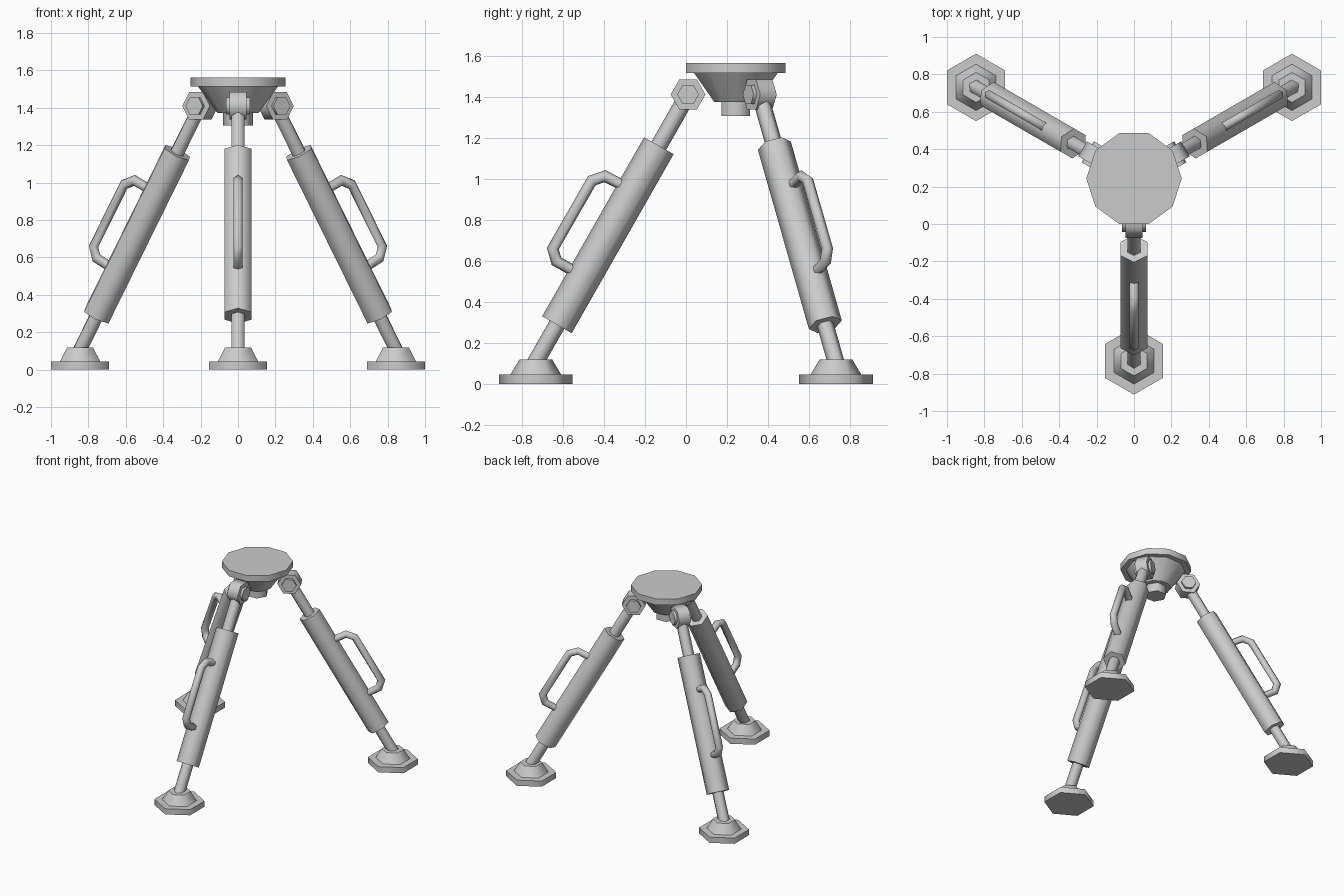
import bpy, bmesh
from math import sin, cos, pi, atan2, radians
from mathutils import Matrix, Vector

if "Cube" in bpy.data.objects:
    bpy.data.objects.remove(bpy.data.objects["Cube"])

CENTRE = Vector((0, 0.243, 0))


def finish(name, bm, matrix):
    bmesh.ops.transform(bm, matrix=matrix, verts=bm.verts)
    bmesh.ops.recalc_face_normals(bm, faces=bm.faces)
    mesh = bpy.data.meshes.new(name)
    bm.to_mesh(mesh)
    bm.free()
    obj = bpy.data.objects.new(name, mesh)
    bpy.context.collection.objects.link(obj)
    return obj


def skin(bm, rings, sharp_rings):
    """Join vertex rings with smooth sides and flat end caps."""
    n = len(rings[0])
    for a, b in zip(rings, rings[1:]):
        for i in range(n):
            j = (i + 1) % n
            bm.faces.new((a[i], a[j], b[j], b[i])).smooth = True
    bm.faces.new(rings[0])
    bm.faces.new(rings[-1])
    for k, ring in enumerate(rings):
        if sharp_rings or k in (0, len(rings) - 1):
            for i in range(n):
                bm.edges.get((ring[i], ring[(i + 1) % n])).smooth = False


def turned(name, profile, sides, matrix, phase=pi / 2):
    """Low-sided turned part from (radius, height) pairs."""
    bm = bmesh.new()
    rings = [[bm.verts.new((r * cos(phase + 2 * pi * i / sides),
                            r * sin(phase + 2 * pi * i / sides), z))
              for i in range(sides)] for r, z in profile]
    skin(bm, rings, True)
    return finish(name, bm, matrix)


def bent_bar(name, path, radius, matrix, sides=6):
    """Bar swept along a path of (y, z) points with mitred corners."""
    bm = bmesh.new()
    pts = [Vector((0, y, z)) for y, z in path]
    rings = []
    for k, p in enumerate(pts):
        d0 = (p - pts[max(k - 1, 0)]).normalized()
        d1 = (pts[min(k + 1, len(pts) - 1)] - p).normalized()
        t = (d0 + d1).normalized()
        side = Vector((0, -t.z, t.y))
        ref = d0 if d0.length else d1
        mitre = radius / max(t.dot(ref), 0.5)
        rings.append([bm.verts.new(p + Vector((radius * sin(2 * pi * i / sides), 0, 0))
                                   + side * mitre * cos(2 * pi * i / sides))
                      for i in range(sides)])
    skin(bm, rings, False)
    return finish(name, bm, matrix)


# Head: plate, tapered body and lower boss
head = Matrix.Translation(CENTRE)
turned("top_plate", [(0.255, 1.515), (0.255, 1.563)], 10, head, 0)
turned("head_cone", [(0.11, 1.373), (0.218, 1.52)], 10, head, 0)
turned("head_boss", [(0.08, 1.305), (0.08, 1.40)], 6, head, 0)

# Leg line in the front leg's plane
hinge = Vector((0, 0.010, 1.41))
foot = Vector((0, -0.732, 0.0))
tube_low = Vector((0, -0.629, 0.288))
direction = (Vector((0, -0.132, 1.161)) - tube_low).normalized()
tilt = Matrix.Rotation(-atan2(direction.y, direction.z), 4, 'X')
sideways = Matrix.Rotation(pi / 2, 4, 'Y')
handle_path = [(-0.275, 0.95), (-0.395, 1.012), (-0.459, 0.990),
               (-0.649, 0.659), (-0.631, 0.597), (-0.525, 0.538)]

for i, label in enumerate(("front", "right", "left")):
    turn = head @ Matrix.Rotation(radians(120 * i), 4, 'Z') @ Matrix.Translation(-CENTRE)
    # Hinge knuckle and pin
    at_hinge = turn @ Matrix.Translation(hinge) @ sideways
    turned(label + "_hinge", [(0.085, -0.046), (0.085, 0.046)], 6, at_hinge)
    turned(label + "_hinge_pin", [(0.053, -0.065), (0.053, 0.065)], 6, at_hinge)
    # Inner rod and outer tube
    along = turn @ Matrix.Translation(tube_low) @ tilt
    turned(label + "_leg_rod", [(0.041, -0.25), (0.041, 1.28)], 6, along)
    turned(label + "_leg_tube", [(0.083, 0.0), (0.083, 1.004)], 6, along)
    # Carrying handle
    bent_bar(label + "_handle", handle_path, 0.027, turn)
    # Foot pad
    turned(label + "_foot", [(0.18, 0), (0.18, 0.045), (0.124, 0.045), (0.08, 0.118)],
           6, turn @ Matrix.Translation(foot))
